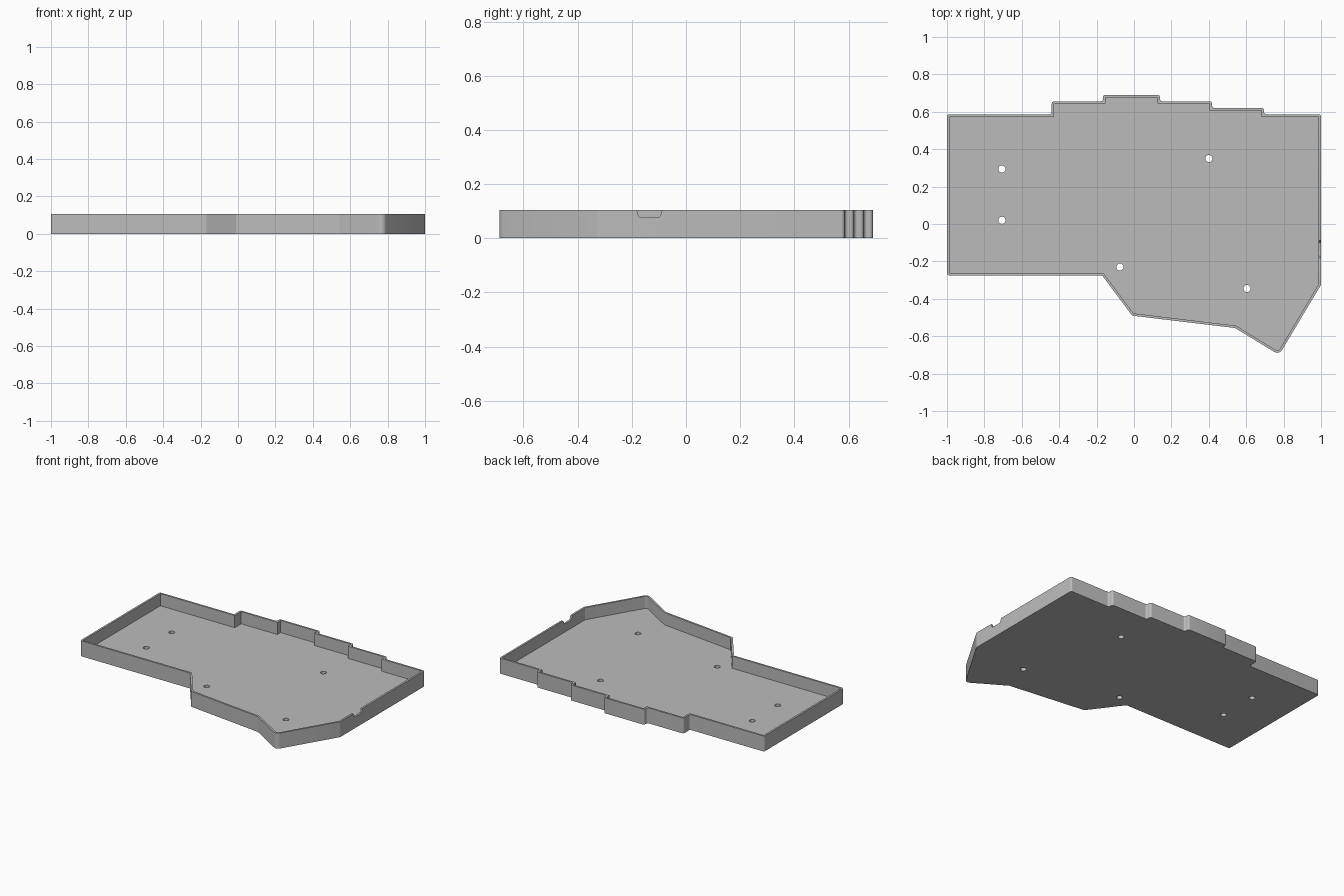
import bpy, bmesh, math
from mathutils import Vector

cube = bpy.data.objects.get("Cube")
if cube:
    bpy.data.objects.remove(cube, do_unlink=True)

HEIGHT, FLOOR, WALL = 0.105, 0.022, 0.013
TIP = 5  # index of the pointed thumb corner

# Outer outline, counter-clockwise from the back right corner
OUTLINE = [Vector(p) for p in (
    (-1, .586), (-1, -.275), (-.17, -.275), (-.01, -.49), (.54, -.556),
    (.776, -.70), (1, -.325), (1, .586), (.695, .586), (.695, .62),
    (.417, .62), (.417, .656), (.139, .656), (.139, .69), (-.166, .69),
    (-.166, .656), (-.44, .656), (-.44, .586))]

HOLES = [(-.706, .294), (-.706, .02), (.4, .35), (-.075, -.23), (.604, -.345)]

# Half of the cable notch profile: (distance from its middle, height)
NOTCH = [(.058, .12), (.053, HEIGHT), (.047, .103), (.044, .097),
         (.041, .085), (.037, .079), (.031, .077)]
NOTCH_Y = -.135


def corners(pts):
    """Yield index, corner, unit incoming and unit outgoing directions."""
    for i, p in enumerate(pts):
        yield i, p, (p - pts[i - 1]).normalized(), (pts[(i + 1) % len(pts)] - p).normalized()


def inset(pts, d):
    """Move every edge inward by d, keeping corners mitred."""
    out = []
    for i, p, a, b in corners(pts):
        na, nb = Vector((-a.y, a.x)), Vector((-b.y, b.x))
        out.append(p + (na + nb) * (d / (1 + na.dot(nb))))
    return out


def rounded(pts, radii, steps=6):
    """Replace each corner that has a radius by an arc."""
    out = []
    for i, p, a, b in corners(pts):
        r = radii.get(i, 0)
        if not r:
            out.append(p)
            continue
        turn = math.atan2(a.cross(b), a.dot(b))
        start = p - a * (r * math.tan(abs(turn) / 2))
        side = Vector((-a.y, a.x)) * math.copysign(r, turn)
        centre = start + side
        for k in range(steps + 1):
            t = turn * k / steps
            c, s = math.cos(t), math.sin(t)
            out.append(centre + Vector((-side.x * c + side.y * s, -side.x * s - side.y * c)))
    return out


def prism(name, base, offset):
    """Extrude a closed loop of 3D points along an offset."""
    bm = bmesh.new()
    face = bm.faces.new([bm.verts.new(p) for p in base])
    new = bmesh.ops.extrude_face_region(bm, geom=[face])["geom"]
    bmesh.ops.translate(bm, vec=offset, verts=[v for v in new if isinstance(v, bmesh.types.BMVert)])
    bmesh.ops.recalc_face_normals(bm, faces=bm.faces)
    mesh = bpy.data.meshes.new(name)
    bm.to_mesh(mesh)
    bm.free()
    obj = bpy.data.objects.new(name, mesh)
    bpy.context.collection.objects.link(obj)
    return obj


def flat(pts, z):
    return [(p[0], p[1], z) for p in pts]


# Solid tray body with rounded outer corners
radii = {i: WALL for i in range(len(OUTLINE))}
radii[TIP] = 0.03
tray = prism("case_tray", flat(rounded(OUTLINE, radii), 0), (0, 0, HEIGHT))

# Cutters: inner cavity, screw holes, cable notch in the left wall
cavity = rounded(inset(OUTLINE, WALL), {TIP: 0.03 - WALL})
cutters = [prism("cavity_cutter", flat(cavity, FLOOR), (0, 0, HEIGHT))]
for x, y in HOLES:
    ring = [(x + .019 * math.cos(k * math.tau / 32), y + .019 * math.sin(k * math.tau / 32))
            for k in range(32)]
    cutters.append(prism("screw_hole_cutter", flat(ring, -.05), (0, 0, .1)))
loop = [(-d, z) for d, z in NOTCH] + [(d, z) for d, z in reversed(NOTCH)]
cutters.append(prism("notch_cutter", [(.95, NOTCH_Y + d, z) for d, z in loop], (.1, 0, 0)))

bpy.ops.object.select_all(action="DESELECT")
bpy.context.view_layer.objects.active = tray
tray.select_set(True)
for cutter in cutters:
    cutter.hide_render = True
    mod = tray.modifiers.new("cut", "BOOLEAN")
    mod.operation, mod.solver, mod.object = "DIFFERENCE", "EXACT", cutter
    bpy.ops.object.modifier_apply(modifier=mod.name)
    bpy.data.objects.remove(cutter, do_unlink=True)

# Plain grey plastic
grey = bpy.data.materials.new("grey_plastic")
grey.use_nodes = True
colour = (.5, .5, .5, 1)
grey.diffuse_color = colour
grey.node_tree.nodes["Principled BSDF"].inputs["Base Color"].default_value = colour
tray.data.materials.clear()
tray.data.materials.append(grey)
for poly in tray.data.polygons:
    poly.material_index = 0
bpy.ops.object.shade_smooth_by_angle(angle=math.radians(30))
